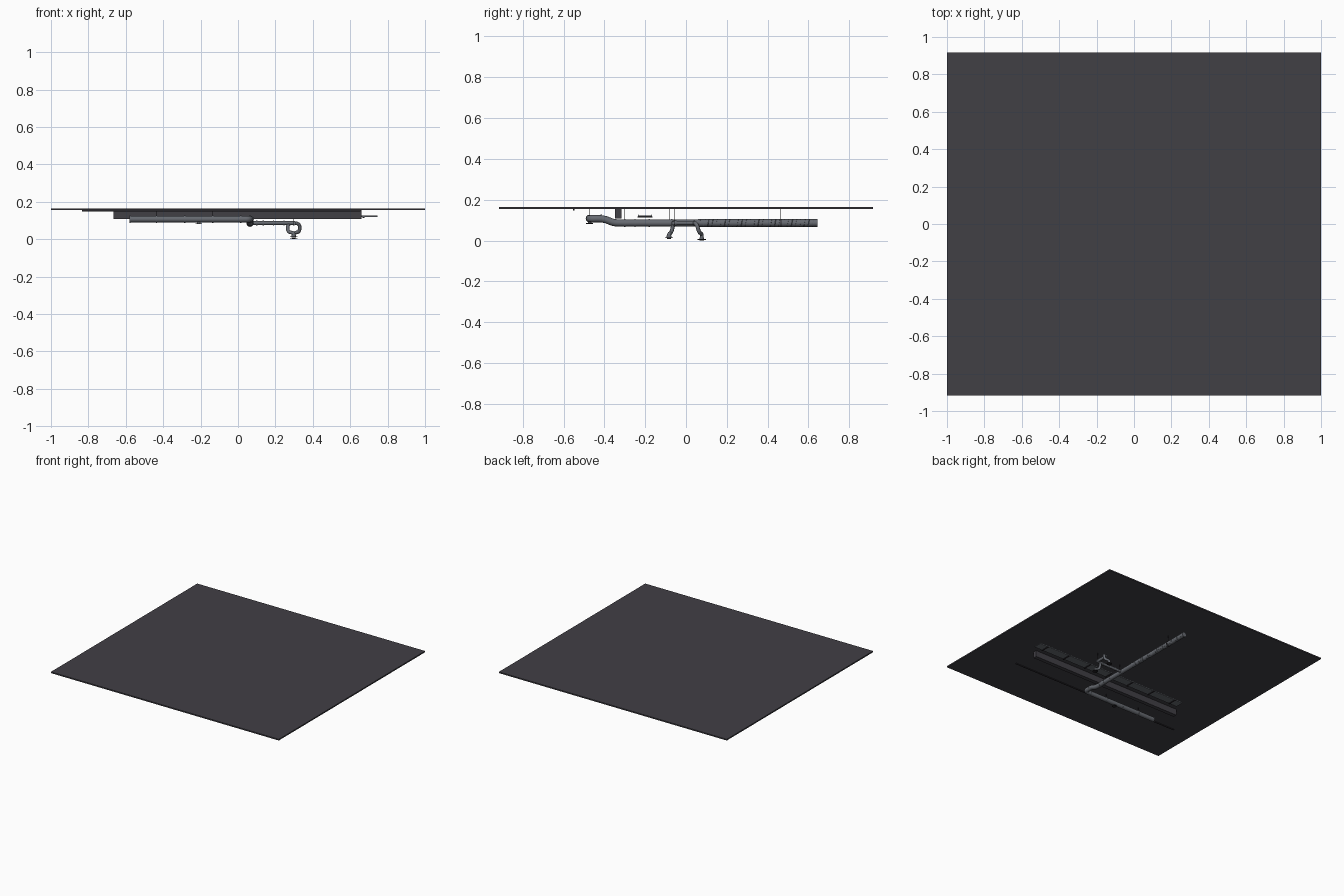
import bpy, bmesh, math
from mathutils import Vector

if "Cube" in bpy.data.objects:
    bpy.data.objects.remove(bpy.data.objects["Cube"])


def material(name, rgb):
    m = bpy.data.materials.new(name)
    m.diffuse_color = (*rgb, 1)
    m.use_nodes = True
    m.node_tree.nodes["Principled BSDF"].inputs["Base Color"].default_value = m.diffuse_color
    return m


DARK = material("charcoal", (0.053, 0.050, 0.060))
STEEL = material("duct grey", (0.135, 0.145, 0.165))
BLACK = material("near black", (0.022, 0.020, 0.024))


def box(name, x, y, z, mat):
    bm = bmesh.new()
    bmesh.ops.create_cube(bm, size=1)
    for v in bm.verts:
        v.co = [(r[0] + r[1]) / 2 + c * (r[1] - r[0]) for r, c in zip((x, y, z), v.co)]
    me = bpy.data.meshes.new(name)
    bm.to_mesh(me)
    bm.free()
    me.materials.append(mat)
    ob = bpy.data.objects.new(name, me)
    bpy.context.collection.objects.link(ob)
    return ob


def rounded(points, bend):
    """Replace each inner corner by a short quadratic arc."""
    pts = [Vector(p) for p in points]
    out = [pts[0]]
    for a, b, c in zip(pts, pts[1:], pts[2:]):
        p = b + (a - b).normalized() * min(bend, (a - b).length * 0.48)
        q = b + (c - b).normalized() * min(bend, (c - b).length * 0.48)
        out += [p.lerp(b, t / 6).lerp(b.lerp(q, t / 6), t / 6) for t in range(7)]
    return out + [pts[-1]]


def tube(name, points, radius, mat=STEEL, bend=0.0, sides=4):
    cu = bpy.data.curves.new(name, 'CURVE')
    cu.dimensions = '3D'
    cu.bevel_depth = radius
    cu.bevel_resolution = sides
    cu.use_fill_caps = True
    pts = rounded(points, bend) if bend else [Vector(p) for p in points]
    sp = cu.splines.new('POLY')
    sp.points.add(len(pts) - 1)
    for p, co in zip(sp.points, pts):
        p.co = (*co, 1)
    cu.materials.append(mat)
    ob = bpy.data.objects.new(name, cu)
    bpy.context.collection.objects.link(ob)
    bpy.ops.object.select_all(action='DESELECT')
    ob.select_set(True)
    bpy.context.view_layer.objects.active = ob
    bpy.ops.object.convert(target='MESH')
    bpy.ops.object.shade_smooth_by_angle(angle=math.radians(40))
    return ob


def collar(name, at, axis, radius, half=0.004, mat=STEEL):
    c, d = Vector(at), Vector(axis) * half
    return tube(name, [c - d, c + d], radius, mat)


X, Y, Z = (1, 0, 0), (0, 1, 0), (0, 0, 1)

# Ceiling slab, downstand beam, ceiling track
box("ceiling_slab", (-1, 1), (-0.917, 0.917), (0.155, 0.165), DARK)
box("ceiling_beam", (-0.665, 0.66), (-0.347, -0.316), (0.107, 0.155), DARK)
box("ceiling_track", (-0.835, 0.655), (-0.553, -0.547), (0.148, 0.155), BLACK)

# Cable tray with shallow lips and cross bars
box("tray_base", (-0.6, 0.745), (-0.235, -0.167), (0.118, 0.122), STEEL)
for y in (-0.235, -0.170):
    box("tray_lip", (-0.6, 0.745), (y, y + 0.003), (0.118, 0.127), STEEL)
for i in range(7):
    x = -0.53 + i * 0.2
    box("tray_bar", (x - 0.005, x + 0.005), (-0.238, -0.164), (0.114, 0.118), BLACK)

# Main duct: side run, elbow, drop, and straight run to the back
MX, MZ, SY, SZ, R = 0.065, 0.086, -0.472, 0.107, 0.0175
tube("side_duct", [(-0.58, SY, SZ), (0.02, SY, SZ)], R)
tube("duct_elbow", [(0.02, SY, SZ), (MX, SY, SZ), (MX, -0.40, SZ),
                    (MX, -0.355, MZ), (MX, -0.30, MZ)], R, bend=0.035)
tube("main_duct", [(MX, -0.30, MZ), (MX, 0.065, MZ)], R)
tube("spiral_duct", [(MX, 0.065, MZ), (MX, 0.645, MZ)], R + 0.001)

# Raised helical seam on the rear run
turns, steps = 28, 12
tube("spiral_seam", [(MX + (R + 0.001) * math.cos(2 * math.pi * i / steps),
                      0.068 + 0.574 * i / (turns * steps),
                      MZ + (R + 0.001) * math.sin(2 * math.pi * i / steps))
                     for i in range(turns * steps + 1)], 0.0014, sides=0)

# Joint collars
for x in (-0.577, -0.435, -0.285, -0.135, 0.015):
    collar("side_collar", (x, SY, SZ), X, R + 0.002, 0.003)
for y, z in ((-0.415, SZ), (-0.30, MZ), (-0.25, MZ), (-0.18, MZ), (-0.07, MZ),
             (0.062, MZ), (0.642, MZ)):
    collar("main_collar", (MX, y, z), Y, R + 0.002, 0.003)

# Outlet under the side run
collar("side_outlet_neck", (-0.21, SY, 0.089), Z, 0.009, 0.005)
collar("side_outlet_plate", (-0.21, SY, 0.083), Z, 0.017, 0.002, BLACK)

# Branch and tee
BX, BY, BZ = 0.298, -0.06, 0.086
tube("branch_duct", [(MX, BY, BZ), (BX, BY, BZ)], 0.0105)
for x in (0.10, 0.135, 0.19, 0.245):
    collar("branch_collar", (x, BY, BZ), X, 0.0125, 0.003)
tube("tee_duct", [(BX, -0.06, BZ), (BX, 0.045, BZ)], 0.0105)

# Two flexible drops bowing to opposite sides, with round diffusers
for s, drop in ((-1, 0.0165), (1, 0.0085)):
    y0, y1 = (-0.05, -0.083) if s < 0 else (0.04, 0.077)
    w = s * 0.032
    tube("flexible_drop", [(BX, y0, BZ), (BX + w, (y0 * 2 + y1) / 3, 0.082),
                           (BX + w, (y0 + y1 * 2) / 3, 0.038),
                           (BX, y1, 0.034), (BX, y1, drop)], 0.0095, bend=0.03)
    collar("drop_collar", (BX, y0, BZ), Y, 0.0125, 0.003)
    collar("diffuser_neck", (BX, y1, drop + 0.003), Z, 0.012, 0.004)
    collar("diffuser_plate", (BX, y1, drop - 0.003), Z, 0.020, 0.0018, BLACK)
    collar("diffuser_core", (BX, y1, drop - 0.0065), Z, 0.010, 0.002, BLACK)

# Hanger rods up to the slab
for x, y, z in ((MX, -0.30, MZ), (MX, -0.083, MZ), (MX, 0.465, MZ), (BX, -0.055, BZ),
                (-0.435, SY, SZ), (-0.135, SY, SZ)):
    tube("hanger_rod", [(x, y, z), (x, y, 0.156)], 0.0015, BLACK, sides=1)
collar("rear_hanger_band", (MX, 0.465, MZ), Y, R + 0.003, 0.003, BLACK)
